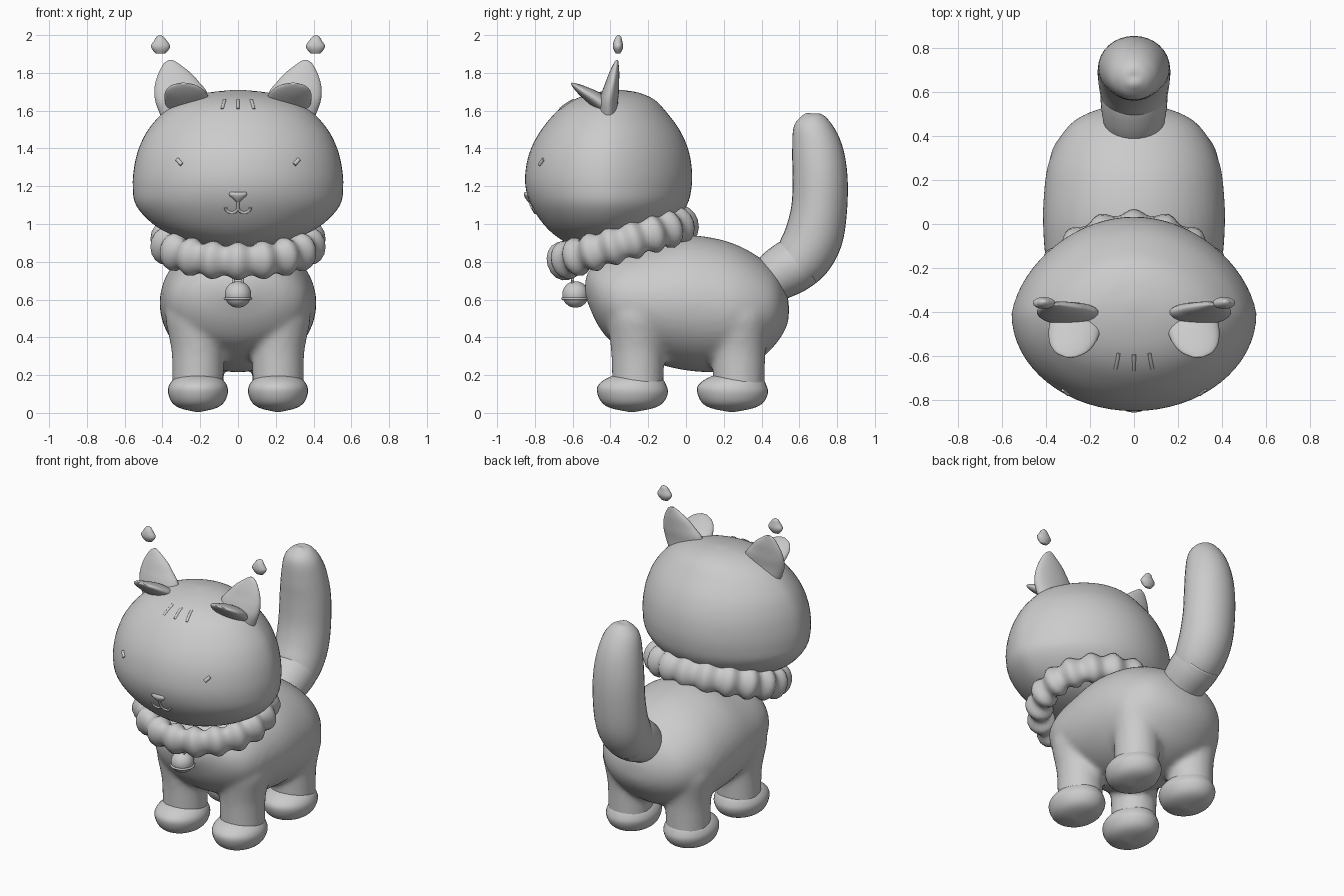
import bpy, bmesh
from math import sin, cos, pi, radians, hypot
from mathutils import Vector
from mathutils.bvhtree import BVHTree

if "Cube" in bpy.data.objects:
    bpy.data.objects.remove(bpy.data.objects["Cube"], do_unlink=True)

grey = bpy.data.materials.new("plain_grey")
grey.use_nodes = True
grey.diffuse_color = (0.6, 0.6, 0.6, 1)
grey.node_tree.nodes["Principled BSDF"].inputs["Base Color"].default_value = (0.6, 0.6, 0.6, 1)


def finish(name, bm):
    bmesh.ops.recalc_face_normals(bm, faces=bm.faces)
    mesh = bpy.data.meshes.new(name)
    bm.to_mesh(mesh)
    bm.free()
    mesh.materials.append(grey)
    mesh.shade_smooth()
    obj = bpy.data.objects.new(name, mesh)
    bpy.context.collection.objects.link(obj)
    return obj


def spline(rows, steps):
    """Catmull-Rom rows between the given ones."""
    pts = [Vector(r) for r in rows]
    out = []
    for i in range(len(pts) - 1):
        a, b, c, d = pts[max(i - 1, 0)], pts[i], pts[i + 1], pts[min(i + 2, len(pts) - 1)]
        for k in range(steps):
            t = k / steps
            out.append(b + (c - a) * (t / 2) + (a * 2 - b * 5 + c * 4 - d) * (t * t / 2)
                       + (b * 3 - a - c * 3 + d) * (t ** 3 / 2))
    return out + [pts[-1]]


def loft(name, rows, sides=32, steps=4, axis=None, taper=0):
    """Rows are x, y, z of the centre, half width in x, half depth across the path."""
    rows = spline(rows, steps)
    bm = bmesh.new()
    rings = []
    for i, (x, y, z, rx, rd) in enumerate(rows):
        p, q = rows[max(i - 1, 0)], rows[min(i + 1, len(rows) - 1)]
        ty, tz = q[1] - p[1], q[2] - p[2]
        size = hypot(ty, tz) or 1
        dy, dz = axis or (tz / size, -ty / size)
        rx, rd = max(rx, 0.003), max(rd, 0.003)
        ring = []
        for k in range(sides):
            c, s = cos(2 * pi * k / sides), sin(2 * pi * k / sides)
            ring.append(bm.verts.new((x + rx * c * (1 - taper * max(0, s)),
                                      y + rd * s * dy, z + rd * s * dz)))
        rings.append(ring)
    for a, b in zip(rings, rings[1:]):
        for k in range(sides):
            n = (k + 1) % sides
            bm.faces.new((a[k], a[n], b[n], b[k]))
    bm.faces.new(rings[0])
    bm.faces.new(rings[-1])
    return finish(name, bm)


def ball(name, centre, radii):
    bm = bmesh.new()
    bmesh.ops.create_uvsphere(bm, u_segments=32, v_segments=20, radius=1)
    for v in bm.verts:
        v.co = Vector([c + r * p for c, r, p in zip(centre, radii, v.co)])
    return finish(name, bm)


def tube(name, points, radius):
    curve = bpy.data.curves.new(name, "CURVE")
    curve.dimensions = "3D"
    curve.bevel_depth = radius
    curve.bevel_resolution = 3
    curve.use_fill_caps = True
    line = curve.splines.new("POLY")
    line.points.add(len(points) - 1)
    for p, co in zip(line.points, points):
        p.co = (*co, 1)
    curve.materials.append(grey)
    obj = bpy.data.objects.new(name, curve)
    bpy.context.collection.objects.link(obj)


# Head: z, front y, back y, half width
head_profile = [(.875, -.47, -.39, .03), (.89, -.6, -.25, .17), (.93, -.68, -.16, .32),
                (1.0, -.755, -.07, .45), (1.1, -.82, .005, .54), (1.2, -.85, .03, .557),
                (1.3, -.847, .03, .55), (1.4, -.82, .01, .525), (1.5, -.765, -.035, .475),
                (1.6, -.68, -.11, .385), (1.66, -.59, -.17, .28), (1.695, -.48, -.25, .16),
                (1.71, -.38, -.34, .02)]
head = loft("head", [(0, (f + b) / 2, z, w, (b - f) / 2) for z, f, b, w in head_profile],
            sides=64, axis=(1, 0), taper=.13)
skin = BVHTree.FromPolygons([v.co for v in head.data.vertices],
                            [p.vertices for p in head.data.polygons])


def on_face(x, z, lift=0):
    hit = skin.ray_cast(Vector((x, -2, z)), Vector((0, 1, 0)))[0]
    return (x, hit.y - lift, z)


# Body and legs, blended into one skin: y, top, bottom, half width
body_profile = [(-.535, .7, .62, .03), (-.515, .75, .57, .13), (-.47, .79, .47, .25),
                (-.4, .83, .38, .335), (-.3, .87, .32, .38), (-.15, .91, .26, .405),
                (0, .94, .225, .415), (.15, .925, .215, .41), (.28, .885, .23, .39),
                (.4, .815, .29, .335), (.48, .74, .37, .26), (.53, .64, .45, .14),
                (.545, .58, .51, .03)]
parts = [loft("body", [(0, y, (t + b) / 2, w, (t - b) / 2) for y, t, b, w in body_profile],
              sides=48, axis=(0, -1))]
for y in (-.255, .28):
    for side in (-1, 1):
        parts.append(loft("leg", [(side * .212, y, .08, .135, .135), (side * .212, y, .3, .138, .14),
                                  (side * .215, y, .4, .15, .15), (side * .22, y, .52, .165, .165),
                                  (side * .21, y, .64, .14, .14)], axis=(1, 0)))
bm = bmesh.new()
for part in parts:
    bm.from_mesh(part.data)
    bpy.data.objects.remove(part, do_unlink=True)
body = finish("body_and_legs", bm)
remesh = body.modifiers.new("blend", "REMESH")
remesh.mode = "VOXEL"
remesh.voxel_size = .018
remesh.use_smooth_shade = True
smooth = body.modifiers.new("soften", "SMOOTH")
smooth.factor = .5
smooth.iterations = 8

# Feet
for end, y in (("front", -.295), ("back", .235)):
    for side, label in ((-1, "right"), (1, "left")):
        foot = [(0, .008, .07), (.02, .01, .6), (.05, .012, .87), (.1, .012, 1), (.14, .01, .97),
                (.175, .02, .8), (.2, .03, .5), (.212, .03, .07)]
        loft(f"{end}_{label}_foot", [(side * .212, y + dy, z + .005, .158 * k, .187 * k)
                                     for z, dy, k in foot], axis=(1, 0))

# Tail: narrow root sleeve and the thicker curved part
loft("tail_root", [(0, .40, .66, .12, .11), (0, .48, .725, .142, .135), (0, .56, .775, .152, .145),
                   (0, .62, .81, .15, .14)])
loft("tail", [(0, .56, .765, .145, .135), (0, .62, .825, .158, .15), (0, .675, .93, .165, .155),
              (0, .705, 1.08, .165, .148), (0, .71, 1.25, .16, .145), (0, .695, 1.39, .142, .135),
              (0, .67, 1.5, .115, .108), (0, .66, 1.555, .08, .078), (0, .655, 1.58, .04, .04),
              (0, .655, 1.587, .005, .005)])

# Ruffled collar: a tilted ring with scallops
bm = bmesh.new()
around, across, tilt = 144, 16, radians(17)
grid = []
for i in range(around):
    a = 2 * pi * i / around
    wave = cos(18 * a)
    ring = []
    for j in range(across):
        b = 2 * pi * j / across
        grow = .072 + .014 * wave
        x = (.385 + grow * cos(b)) * sin(a)
        y = -(.33 + grow * cos(b)) * cos(a)
        z = (.092 + .012 * wave) * sin(b)
        ring.append(bm.verts.new((x, -.335 + y * cos(tilt) - z * sin(tilt),
                                  .9 + y * sin(tilt) + z * cos(tilt))))
    grid.append(ring)
for i in range(around):
    p, q = grid[i], grid[(i + 1) % around]
    for j in range(across):
        n = (j + 1) % across
        bm.faces.new((p[j], p[n], q[n], q[j]))
finish("ruffled_collar", bm)

# Bell with its rim and hanger
ball("bell", (0, -.585, .627), (.07, .07, .07))
tube("bell_rim", [(.069 * sin(k * pi / 16), -.585 - .069 * cos(k * pi / 16), .605)
                  for k in range(33)], .007)
tube("bell_hanger", [(.025 * cos(k * pi / 8), -.6, .7 + .025 * sin(k * pi / 8))
                     for k in range(17)], .008)

# Ears, eyes, brow marks and tufts, mirrored
for s, label in ((-1, "right"), (1, "left")):
    outline = [(1.55, .18, .40, -.41, .05), (1.64, .155, .435, -.41, .05), (1.7, .165, .443, -.4, .045),
               (1.75, .205, .437, -.39, .036), (1.8, .25, .42, -.38, .027),
               (1.85, .315, .392, -.37, .013), (1.868, .345, .365, -.365, .005)]
    loft(f"{label}_ear", [(s * (i + o) / 2, y, z, (o - i) / 2, d) for z, i, o, y, d in outline],
         axis=(1, 0))
    loft(f"{label}_ear_flap", [(s * .275, -.4, 1.6, .1, .04), (s * .27, -.47, 1.655, .118, .042),
                               (s * .28, -.54, 1.7, .105, .03), (s * .287, -.585, 1.73, .07, .016),
                               (s * .29, -.607, 1.745, .02, .004)])
    loft(f"{label}_ear_tuft", [(s * .41, -.36, 1.903, .025, .012), (s * .41, -.36, 1.925, .045, .024),
                               (s * .41, -.36, 1.945, .05, .027), (s * .41, -.36, 1.97, .034, .022),
                               (s * .412, -.357, 1.99, .02, .014), (s * .412, -.356, 2.0, .004, .004)],
         sides=16, axis=(1, 0))
    tube(f"{label}_eye", [on_face(s * x, z) for x, z in ((.322, 1.342), (.31, 1.328), (.297, 1.314))], .011)
    tube(f"{label}_mouth", [on_face(s * (.033 - .033 * cos(t * pi / 8)), 1.088 - .028 * sin(t * pi / 8))
                            for t in range(9)], .008)
for x in (-.07, 0, .07):
    tube("forehead_mark", [on_face(x * (1 + t / 20), 1.655 - .012 * t, -.006) for t in range(5)], .009)

# Nose: soft triangle, with the line down to the mouth
loft("nose", [(0, on_face(0, z)[1], z, w, d) for z, w, d in
              ((1.115, .006, .008), (1.135, .028, .016), (1.155, .048, .018), (1.17, .04, .01))],
     sides=16, axis=(1, 0))
tube("mouth_line", [on_face(0, 1.12), on_face(0, 1.088)], .008)
